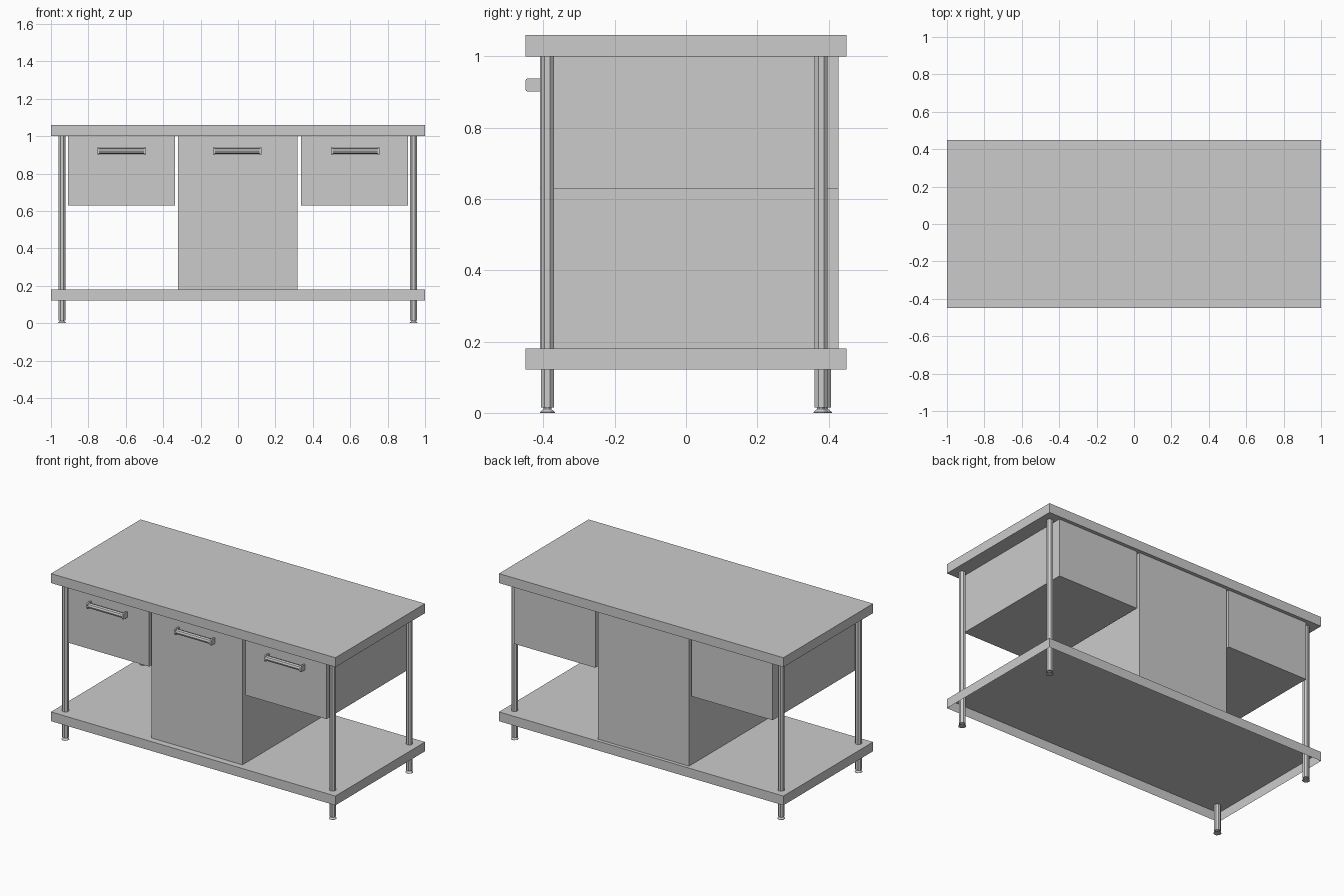
import bpy, bmesh
from math import cos, sin, pi
from mathutils import Matrix

if "Cube" in bpy.data.objects:
    bpy.data.objects.remove(bpy.data.objects["Cube"])


def finish(name, bm):
    bmesh.ops.recalc_face_normals(bm, faces=bm.faces)
    mesh = bpy.data.meshes.new(name)
    bm.to_mesh(mesh)
    bm.free()
    ob = bpy.data.objects.new(name, mesh)
    bpy.context.collection.objects.link(ob)
    return ob


def box(name, x0, x1, y0, y1, z0, z1, open_bottom=False):
    bm = bmesh.new()
    size = Matrix.Diagonal((x1 - x0, y1 - y0, z1 - z0, 1))
    mid = Matrix.Translation(((x0 + x1) / 2, (y0 + y1) / 2, (z0 + z1) / 2))
    bmesh.ops.create_cube(bm, size=1, matrix=mid @ size)
    if open_bottom:
        bm.normal_update()
        bmesh.ops.delete(bm, geom=[f for f in bm.faces if f.normal.z < -0.5], context='FACES_ONLY')
    return finish(name, bm)


def lathe(name, x, y, profile, sides=8):
    # closed solid of revolution about a vertical axis, profile = (radius, z)
    bm = bmesh.new()
    rings = [[bm.verts.new((x + r * cos(2 * pi * (i + 0.5) / sides), y + r * sin(2 * pi * (i + 0.5) / sides), z))
              for i in range(sides)] for r, z in profile]
    for a, b in zip(rings, rings[1:]):
        for i in range(sides):
            j = (i + 1) % sides
            bm.faces.new((a[i], a[j], b[j], b[i]))
    bm.faces.new(rings[0])
    bm.faces.new(rings[-1])
    return finish(name, bm)


FRONT, BACK = -0.409, 0.428

# worktop, and lower shelf as a folded sheet open underneath
box("worktop", -1, 1, -0.45, 0.45, 1.0, 1.06)
box("lower_shelf", -1, 1, -0.45, 0.45, 0.122, 0.181, open_bottom=True)

# hanging drawers and central cabinet
box("left_drawer", -0.908, -0.338, FRONT, BACK, 0.63, 1.0)
box("right_drawer", 0.338, 0.908, FRONT, BACK, 0.63, 1.0)
box("central_cabinet", -0.321, 0.318, FRONT, BACK, 0.181, 1.0)

# tubular legs with adjustable feet
leg_profile = [(0.023, 0), (0.023, 0.002), (0.012, 0.011), (0.012, 0.015), (0.02, 0.015), (0.02, 1.0)]
for name, x, y in [("front_left_leg", -0.941, -0.389), ("front_right_leg", 0.939, -0.389),
                   ("back_left_leg", -0.941, 0.388), ("back_right_leg", 0.939, 0.379)]:
    lathe(name, x, y, leg_profile)

# handles: faceted bar between two rounded end brackets
for side, cx in [("left", -0.622), ("middle", -0.004), ("right", 0.627)]:
    bm = bmesh.new()
    bmesh.ops.create_cone(bm, cap_ends=True, segments=8, radius1=0.016, radius2=0.016, depth=0.25,
                          matrix=Matrix.Translation((cx, -0.434, 0.92)) @ Matrix.Rotation(pi / 2, 4, 'Y'))
    finish(side + "_handle_bar", bm)
    for end, s in [("left", -1), ("right", 1)]:
        bx = cx + s * 0.125
        ob = box(f"{side}_handle_{end}_bracket", bx - 0.005, bx + 0.005, -0.45, FRONT, 0.902, 0.938)
        # round the two front corners
        bm = bmesh.new()
        bm.from_mesh(ob.data)
        edges = [e for e in bm.edges if all(v.co.y < -0.44 for v in e.verts)
                 and abs(e.verts[0].co.x - e.verts[1].co.x) > 0.005]
        bmesh.ops.bevel(bm, geom=edges, offset=0.005, segments=3, profile=0.5, affect='EDGES')
        bm.to_mesh(ob.data)
        bm.free()
